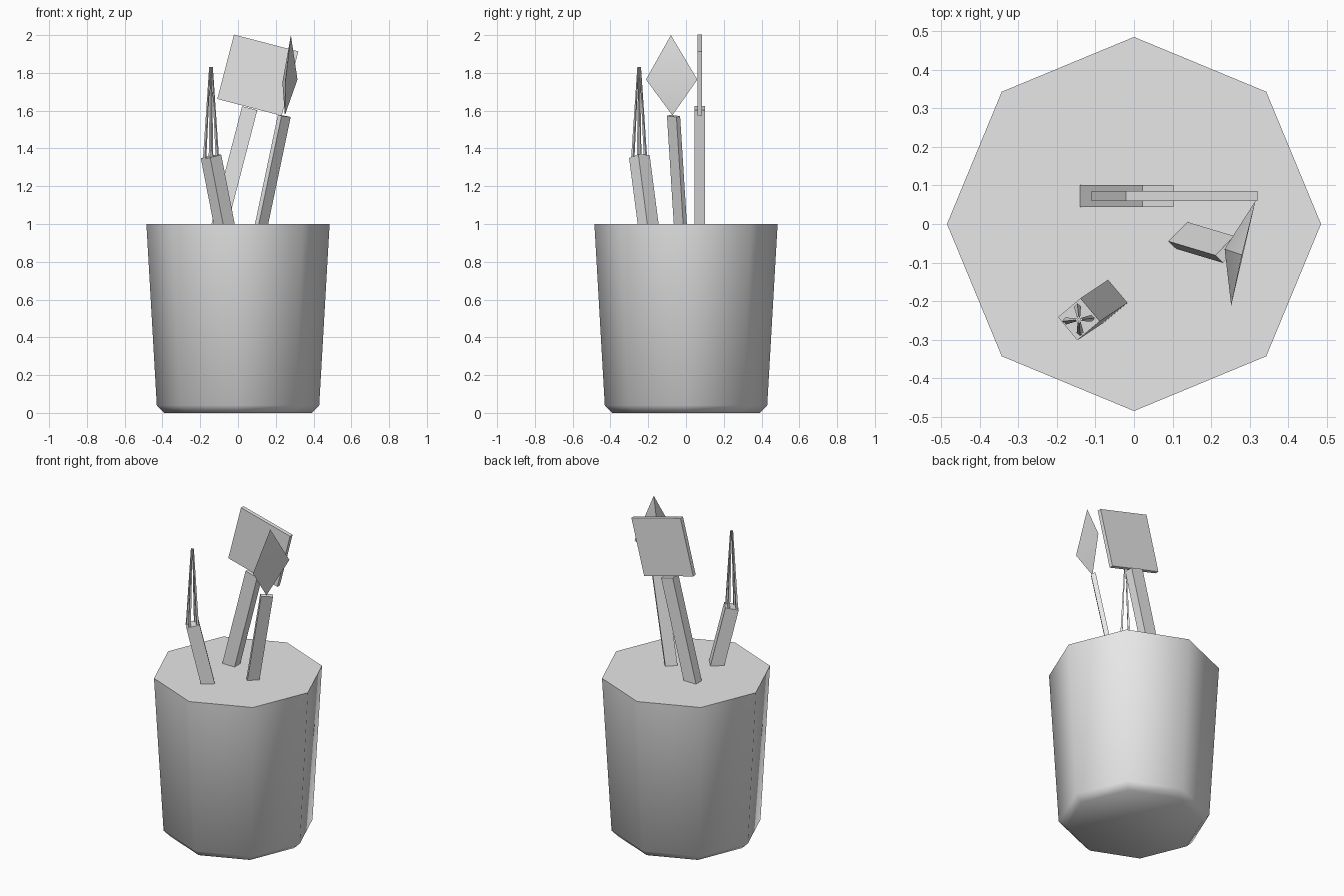
import bpy, bmesh, math
from mathutils import Vector, Matrix

if "Cube" in bpy.data.objects:
    bpy.data.objects.remove(bpy.data.objects["Cube"])

grey = bpy.data.materials.new("light_grey")
grey.use_nodes = True
grey.diffuse_color = (0.8, 0.8, 0.8, 1)
grey.node_tree.nodes["Principled BSDF"].inputs["Base Color"].default_value = (0.8, 0.8, 0.8, 1)


def finish(name, bm, smooth_angle=None):
    bmesh.ops.recalc_face_normals(bm, faces=bm.faces)
    mesh = bpy.data.meshes.new(name)
    bm.to_mesh(mesh)
    bm.free()
    mesh.materials.append(grey)
    obj = bpy.data.objects.new(name, mesh)
    bpy.context.collection.objects.link(obj)
    if smooth_angle:
        bpy.ops.object.select_all(action='DESELECT')
        obj.select_set(True)
        bpy.context.view_layer.objects.active = obj
        bpy.ops.object.shade_smooth_by_angle(angle=math.radians(smooth_angle))
    return obj


def box(name, centre, lean, wide, size):
    """Box whose length follows lean and whose width follows wide."""
    d = Vector((*lean, 1)).normalized()
    u = Vector((*wide, 0))
    u = (u - d * u.dot(d)).normalized()
    v = d.cross(u)
    axes = Matrix((u, v, d)).transposed().to_4x4()
    bm = bmesh.new()
    bmesh.ops.create_cube(bm, size=1, matrix=Matrix.Translation(centre) @ axes @ Matrix.Diagonal((*size, 1)))
    return finish(name, bm)


def handle(name, top, lean, wide, width, depth):
    """Leaning handle that ends at top and sinks into the pot."""
    d = Vector((*lean, 1)).normalized()
    length = (top[2] - 0.95) / d.z
    return box(name, Vector(top) - d * length / 2, lean, wide, (width, depth, length))


def hull(name, points, smooth_angle=None):
    bm = bmesh.new()
    for p in points:
        bm.verts.new(p)
    bmesh.ops.convex_hull(bm, input=bm.verts[:])
    return finish(name, bm, smooth_angle)


# Eight-sided tapered pot with a chamfered foot and a closed top
bm = bmesh.new()
rings = []
for radius, z in ((0.39, 0), (0.43, 0.04), (0.485, 1)):
    rings.append([bm.verts.new((radius * math.cos(i * math.pi / 4),
                                radius * math.sin(i * math.pi / 4), z)) for i in range(8)])
for low, high in zip(rings, rings[1:]):
    for i in range(8):
        j = (i + 1) % 8
        bm.faces.new((low[i], low[j], high[j], high[i]))
bm.faces.new(rings[0])
bm.faces.new(rings[-1])
finish("pot", bm, 60)

# Spatula
handle("spatula_handle", (0.062, 0.0725, 1.613), (0.26, 0), (1, 0), 0.083, 0.057)
box("spatula_blade", (0.105, 0.0725, 1.788), (0.26, 0), (1, 0), (0.352, 0.025, 0.352))

# Spoon with a pointed, shallow bowl
handle("spoon_handle", (0.245, -0.066, 1.572), (0.21, -0.063), (1, 1), 0.07, 0.028)
hull("spoon_bowl", [(0.28, -0.08, 2), (0.252, -0.212, 1.765), (0.315, 0.06, 1.765),
                    (0.248, -0.072, 1.575), (0.235, -0.065, 1.75)], 30)

# Whisk with four thin wires meeting at the tip
handle("whisk_handle", (-0.143, -0.247, 1.358), (-0.195, -0.13), (0.06, 0.05), 0.078, 0.078)
for i in range(4):
    turn = Matrix.Rotation(i * math.pi / 2 + 0.1, 3, 'Z')
    points = []
    for z, spread, half in ((1.345, 0.034, 0.009), (1.83, 0.006, 0.004)):
        for x, y in ((half, 0), (-half, 0), (0, half), (0, -half)):
            points.append(turn @ Vector((spread + x, y, z)) + Vector((-0.143, -0.248, 0)))
    hull(f"whisk_wire_{i + 1}", points)
